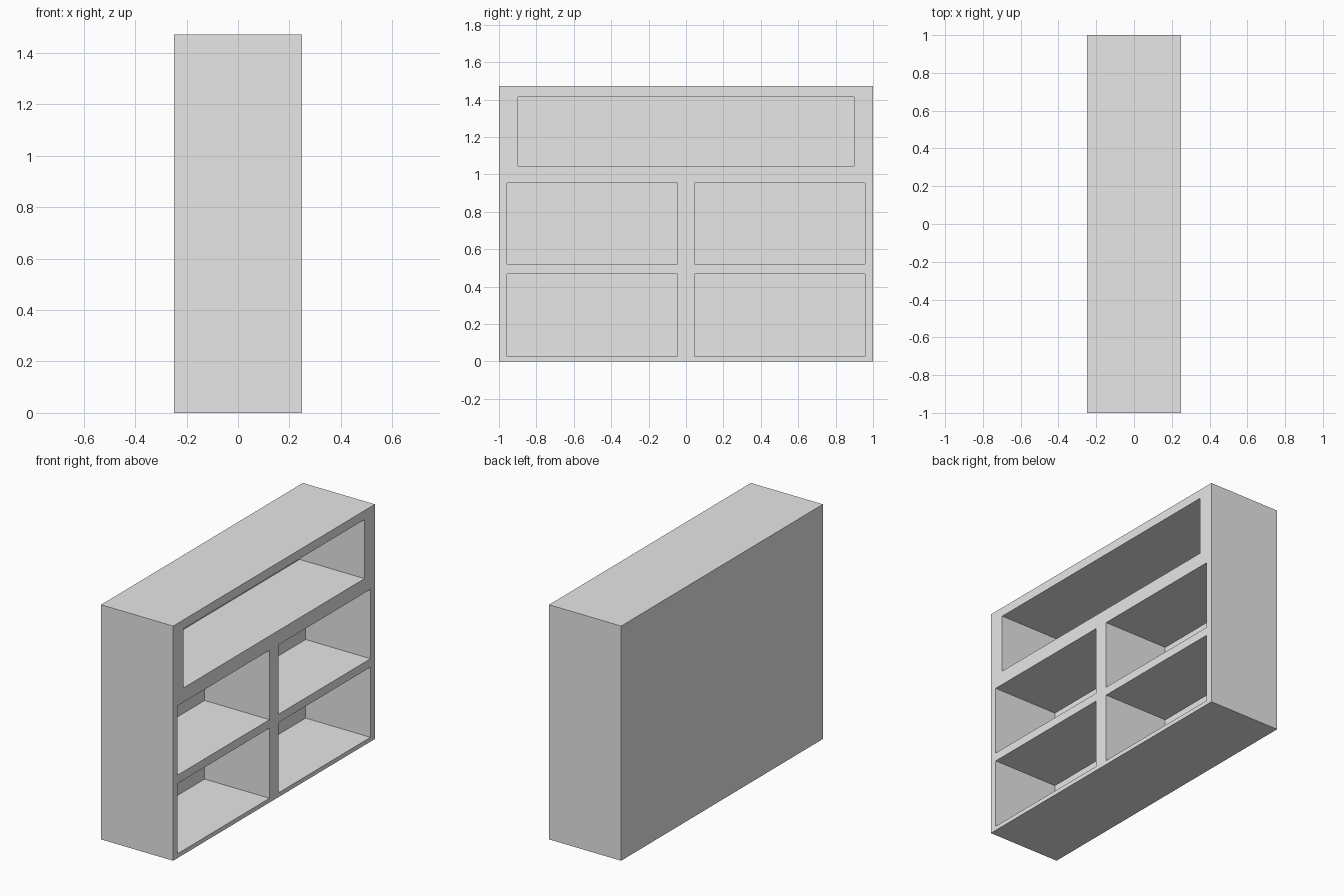
import bpy
import bmesh
from mathutils import Matrix, Vector

if "Cube" in bpy.data.objects:
    bpy.data.objects.remove(bpy.data.objects["Cube"])

WIDTH, LENGTH, HEIGHT = 0.50, 2.0, 1.472
BACK_INNER = -0.20            # inner face of the closed back panel
OPEN_END = WIDTH / 2 + 0.1    # cutters reach past the open side


def add_box(bm, x, y, z):
    """Add a box spanning the given (min, max) ranges."""
    centre = Vector([(a + b) / 2 for a, b in (x, y, z)])
    size = Vector([b - a for a, b in (x, y, z)])
    bmesh.ops.create_cube(
        bm, size=1, matrix=Matrix.Translation(centre) @ Matrix.Diagonal(size).to_4x4())


def make_object(name, boxes, material):
    bm = bmesh.new()
    for box in boxes:
        add_box(bm, *box)
    mesh = bpy.data.meshes.new(name)
    bm.to_mesh(mesh)
    bm.free()
    mesh.materials.append(material)
    obj = bpy.data.objects.new(name, mesh)
    bpy.context.collection.objects.link(obj)
    return obj


grey = bpy.data.materials.new("light_grey")
grey.diffuse_color = (0.8, 0.8, 0.8, 1)
grey.use_nodes = True
grey.node_tree.nodes["Principled BSDF"].inputs["Base Color"].default_value = grey.diffuse_color

# Cabinet body
cabinet = make_object(
    "shelf_cabinet",
    [((-WIDTH / 2, WIDTH / 2), (-LENGTH / 2, LENGTH / 2), (0, HEIGHT))], grey)

# Compartments: one long upper bay, two rows of paired lower bays
depth = (BACK_INNER, OPEN_END)
bays = [(depth, (-0.897, 0.897), (1.045, 1.415))]
for z in ((0.027, 0.467), (0.52, 0.955)):
    for y in ((-0.956, -0.045), (0.045, 0.956)):
        bays.append((depth, y, z))
cutter = make_object("compartment_cutter", bays, grey)
cutter.hide_render = True
cutter.hide_set(True)

# Hollow the compartments out of the body
cut = cabinet.modifiers.new("compartments", 'BOOLEAN')
cut.operation = 'DIFFERENCE'
cut.solver = 'EXACT'
cut.object = cutter
